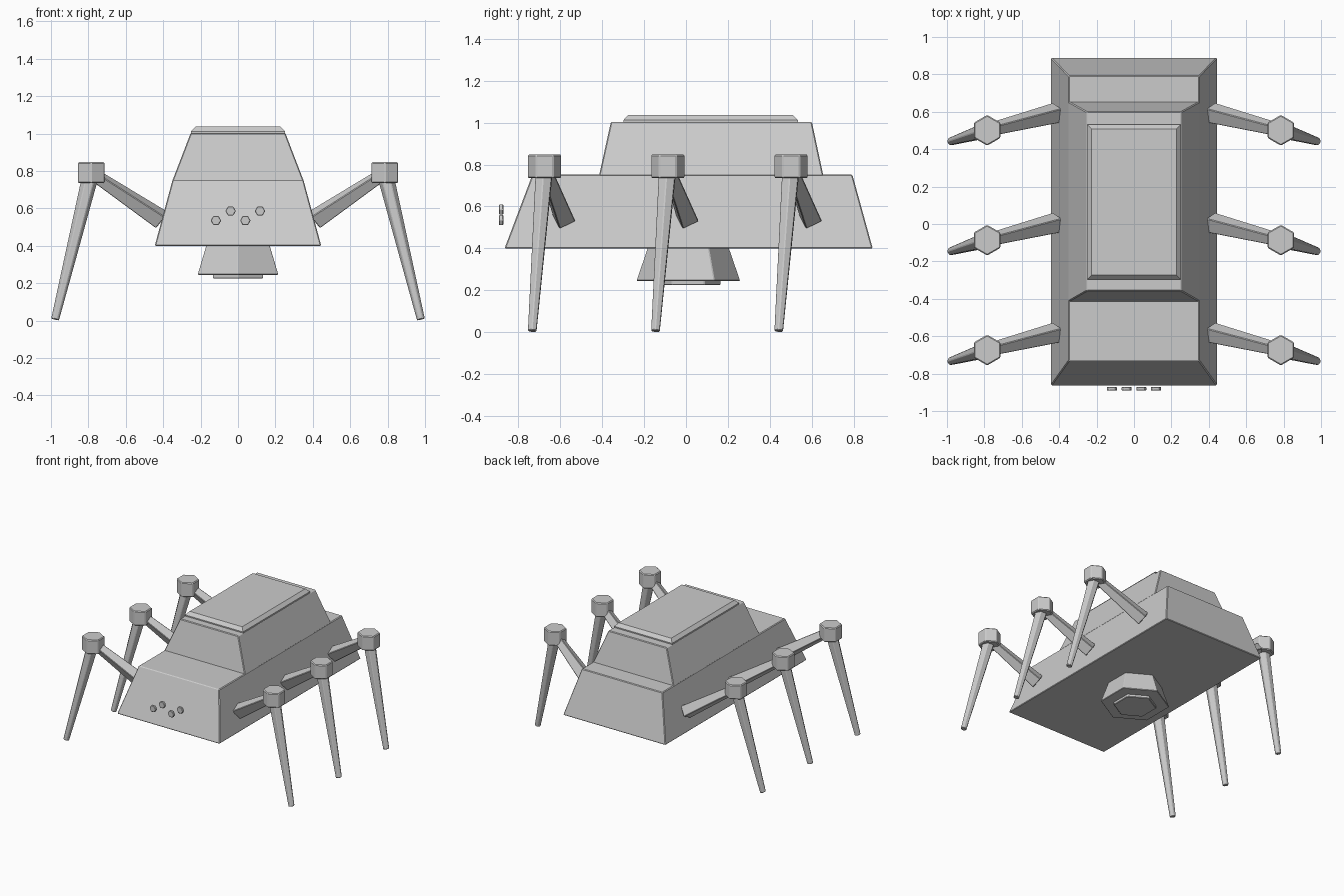
import bpy, bmesh
from math import pi
from mathutils import Vector, Matrix

if "Cube" in bpy.data.objects:
    bpy.data.objects.remove(bpy.data.objects["Cube"])


def finish(bm, name, bevel=0.0, mirror=False):
    bmesh.ops.recalc_face_normals(bm, faces=bm.faces)
    mesh = bpy.data.meshes.new(name)
    bm.to_mesh(mesh)
    bm.free()
    ob = bpy.data.objects.new(name, mesh)
    bpy.context.collection.objects.link(ob)
    if bevel:
        mod = ob.modifiers.new("bevel", 'BEVEL')
        mod.width = bevel
        mod.segments = 1
    if mirror:
        ob.modifiers.new("mirror", 'MIRROR').use_axis[0] = True
    return ob


def hull(name, layers, bevel=0.005):
    """Stacked rectangles: (z, half width, y front, y back)."""
    bm = bmesh.new()
    rings = [[bm.verts.new(p) for p in ((-w, y0, z), (w, y0, z), (w, y1, z), (-w, y1, z))]
             for z, w, y0, y1 in layers]
    bm.faces.new(rings[0])
    bm.faces.new(rings[-1])
    for a, b in zip(rings, rings[1:]):
        for i in range(4):
            j = (i + 1) % 4
            bm.faces.new((a[i], a[j], b[j], b[i]))
    return finish(bm, name, bevel)


def rod(name, start, end, r1, r2, sides=6, bevel=0.004, mirror=False, roll=0.0):
    """Tapered prism from start to end."""
    start, end = Vector(start), Vector(end)
    d = end - start
    rot = Vector((0, 0, 1)).rotation_difference(d).to_matrix().to_4x4()
    mat = Matrix.Translation((start + end) / 2) @ rot @ Matrix.Rotation(roll, 4, 'Z')
    bm = bmesh.new()
    bmesh.ops.create_cone(bm, cap_ends=True, segments=sides, radius1=r1, radius2=r2,
                          depth=d.length, matrix=mat)
    return finish(bm, name, bevel, mirror)


# Body: lower hull, upper cabin and roof plate
hull("lower_hull", [(0.40, 0.445, -0.865, 0.89), (0.752, 0.35, -0.732, 0.793)])
hull("upper_cabin", [(0.745, 0.352, -0.415, 0.655), (1.003, 0.253, -0.358, 0.600)])
hull("roof_plate", [(0.99, 0.252, -0.298, 0.533), (1.012, 0.252, -0.298, 0.533),
                    (1.037, 0.228, -0.274, 0.509)], 0)

# Belly turret, with corners pointing front and back
rod("belly_turret", (0, 0.011, 0.245), (0, 0.011, 0.405), 0.249, 0.194)
rod("belly_disc", (0, 0.011, 0.225), (0, 0.011, 0.255), 0.155, 0.155)

# Front sensors, a zigzag row of four
for i in range(4):
    x, z = -0.118 + i * 0.0785, (0.535, 0.586)[i % 2]
    rod(f"front_sensor_{i + 1}", (x, -0.871, z), (x, -0.891, z), 0.028, 0.028,
        bevel=0.003, roll=pi / 2)

# Three pairs of legs
for i, part in enumerate(("front", "middle", "rear")):
    y = -0.674 + i * 0.5875
    knee = (0.785, y, 0.79)
    rod(f"{part}_knee", (0.785, y, 0.735), (0.785, y, 0.847), 0.082, 0.082,
        bevel=0.006, mirror=True)
    rod(f"{part}_upper_leg", knee, (0.412, y + 0.094, 0.541), 0.037, 0.059,
        sides=4, mirror=True)
    rod(f"{part}_lower_leg", knee, (0.978, y - 0.059, 0.006), 0.046, 0.023, mirror=True)
